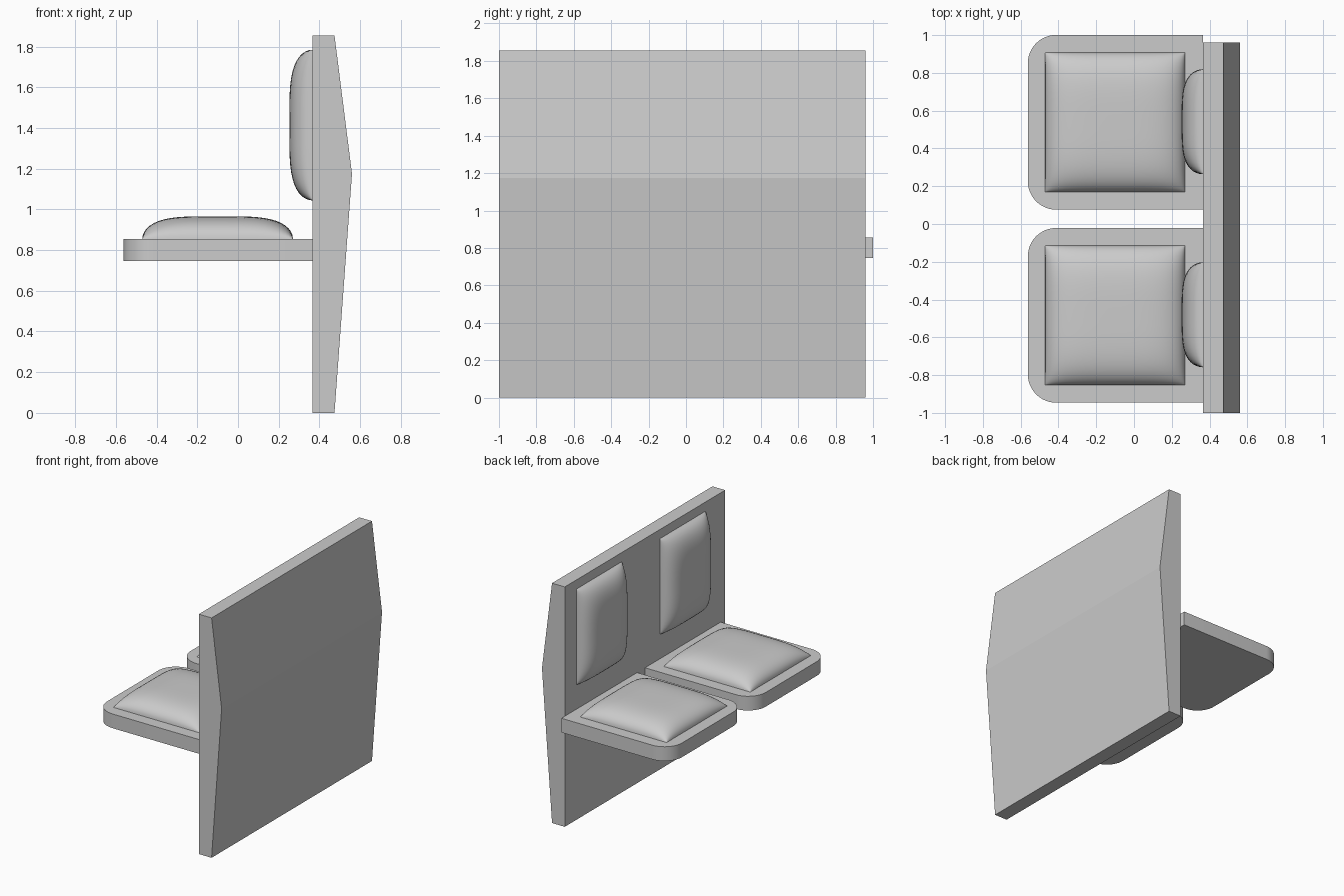
import bpy, bmesh, math
from mathutils import Vector

default = bpy.data.objects.get("Cube")
if default:
    bpy.data.objects.remove(default, do_unlink=True)

# One plain grey for everything
grey = bpy.data.materials.new("light_grey")
grey.use_nodes = True
colour = (0.6, 0.6, 0.6, 1)
grey.diffuse_color = colour
grey.node_tree.nodes["Principled BSDF"].inputs["Base Color"].default_value = colour


def finish(bm, name):
    bmesh.ops.recalc_face_normals(bm, faces=bm.faces)
    mesh = bpy.data.meshes.new(name)
    bm.to_mesh(mesh)
    bm.free()
    mesh.materials.append(grey)
    obj = bpy.data.objects.new(name, mesh)
    bpy.context.collection.objects.link(obj)
    return obj


def smooth(obj):
    bpy.ops.object.select_all(action='DESELECT')
    obj.select_set(True)
    bpy.context.view_layer.objects.active = obj
    bpy.ops.object.shade_smooth_by_angle(angle=math.radians(40))


def prism(name, outline, direction):
    """Extrude a closed outline along a direction."""
    bm = bmesh.new()
    face = bm.faces.new([bm.verts.new(p) for p in outline])
    side = bmesh.ops.extrude_face_region(bm, geom=[face])["geom"]
    verts = [v for v in side if isinstance(v, bmesh.types.BMVert)]
    bmesh.ops.translate(bm, verts=verts, vec=direction)
    return finish(bm, name)


def cushion(name, centre, a, b, up, steps=28):
    """Domed pad on a flat rectangular base; a, b are half axes, up is the height."""
    bm = bmesh.new()
    ts = [math.sin((2 * i / steps - 1) * math.pi / 2) for i in range(steps + 1)]
    rows = []
    for u in ts:
        row = []
        for v in ts:
            h = math.sqrt(max(0, (1 - u**4) * (1 - v**4)))
            row.append(bm.verts.new(Vector(centre) + Vector(a) * u + Vector(b) * v + Vector(up) * h))
        rows.append(row)
    for r, s in zip(rows, rows[1:]):
        for i in range(steps):
            bm.faces.new((r[i], s[i], s[i + 1], r[i + 1]))
    # close the base
    rim = rows[0] + [r[-1] for r in rows[1:]] + rows[-1][-2::-1] + [r[0] for r in rows[-2:0:-1]]
    bm.faces.new(rim)
    smooth(finish(bm, name))


# Back wall, thickest just above the middle
FACE = 0.365
profile = [(FACE, 0), (0.474, 0), (0.56, 1.175), (0.474, 1.855), (FACE, 1.855)]
prism("back_wall", [(x, -1, z) for x, z in profile], (0, 1.96, 0))

# Two seats, each with a board, a seat cushion and a back cushion
R, EDGE, HALF = 0.15, -0.562, 0.4625
for side, y in (("right", -0.4835), ("left", 0.5385)):
    outline = [(FACE, y - HALF, 0.745), (FACE, y + HALF, 0.745)]
    for sign, start in ((1, 90), (-1, 180)):
        for i in range(13):
            t = math.radians(start + 90 * i / 12)
            outline.append((EDGE + R + R * math.cos(t),
                            y + sign * (HALF - R) + R * math.sin(t), 0.745))
    smooth(prism(side + "_seat_board", outline, (0, 0, 0.11)))
    cushion(side + "_seat_cushion", (-0.1, y, 0.855), (0.37, 0, 0), (0, 0.37, 0), (0, 0, 0.111))
    cushion(side + "_back_cushion", (FACE, y + 0.003, 1.414), (0, 0.278, 0), (0, 0, 0.37), (-0.113, 0, 0))
